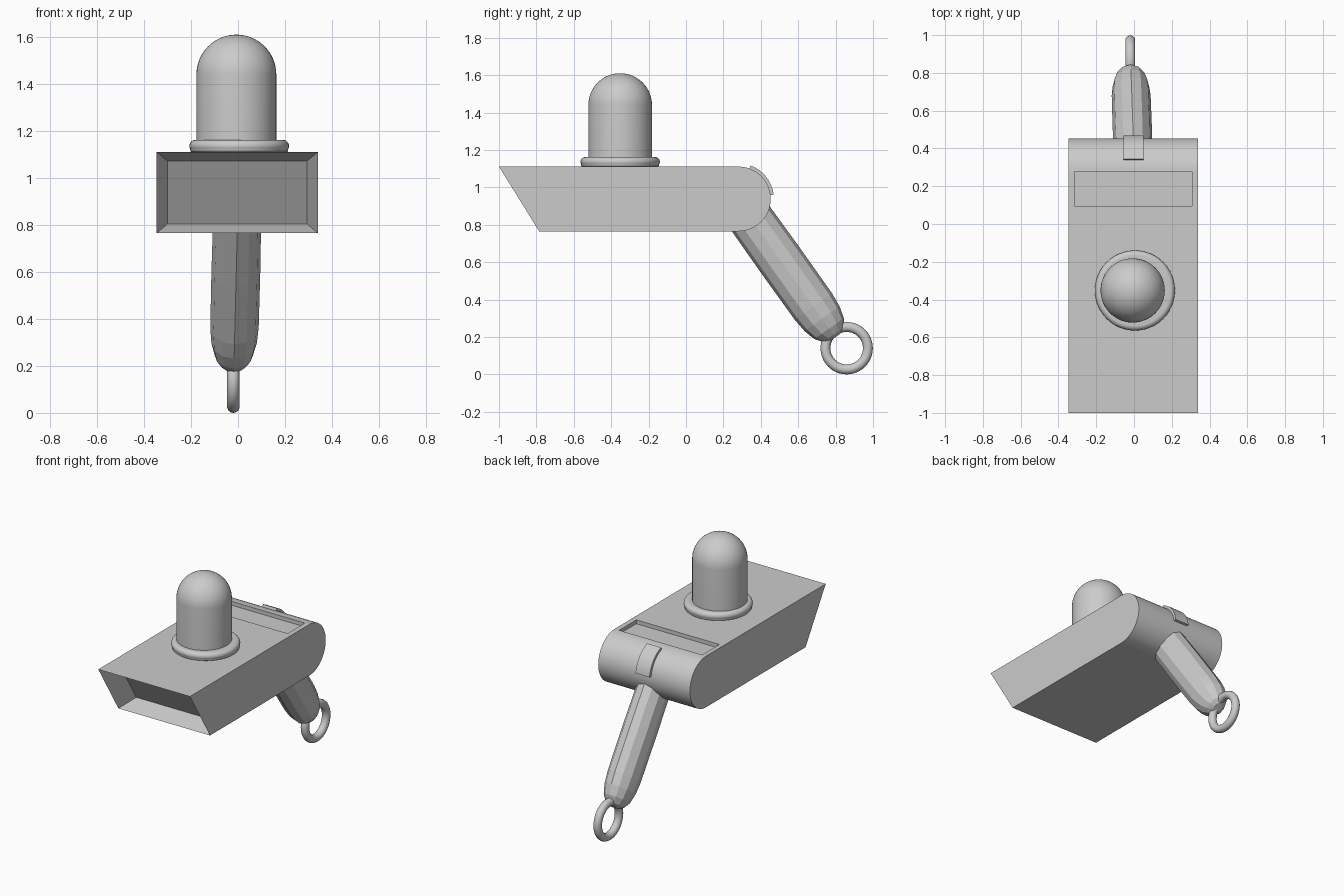
import bpy, bmesh, math
from mathutils import Vector, Matrix

if "Cube" in bpy.data.objects:
    bpy.data.objects.remove(bpy.data.objects["Cube"])

grey = bpy.data.materials.new("plain grey")
grey.diffuse_color = (0.6, 0.6, 0.6, 1)
grey.use_nodes = True
grey.node_tree.nodes["Principled BSDF"].inputs["Base Color"].default_value = grey.diffuse_color


def finish(name, bm, smooth=None):
    """Turn a bmesh into a named grey object; smooth = sharp-edge angle in degrees."""
    bmesh.ops.recalc_face_normals(bm, faces=bm.faces[:])
    me = bpy.data.meshes.new(name)
    bm.to_mesh(me)
    bm.free()
    me.materials.append(grey)
    ob = bpy.data.objects.new(name, me)
    bpy.context.collection.objects.link(ob)
    if smooth:
        shade(ob, smooth)
    return ob


def shade(ob, angle):
    bpy.ops.object.select_all(action='DESELECT')
    ob.select_set(True)
    bpy.context.view_layer.objects.active = ob
    bpy.ops.object.shade_smooth_by_angle(angle=math.radians(angle))


def prism(profile, x0, x1):
    """Extrude a (y, z) profile along x."""
    bm = bmesh.new()
    face = bm.faces.new([bm.verts.new((x0, y, z)) for y, z in profile])
    ext = bmesh.ops.extrude_face_region(bm, geom=[face])
    moved = [g for g in ext['geom'] if isinstance(g, bmesh.types.BMVert)]
    bmesh.ops.translate(bm, verts=moved, vec=(x1 - x0, 0, 0))
    bmesh.ops.recalc_face_normals(bm, faces=bm.faces[:])
    return bm


def loft(rings, caps=True):
    """Bridge consecutive rings of points with quads."""
    bm = bmesh.new()
    loops = [[bm.verts.new(p) for p in r] for r in rings]
    n = len(loops[0])
    for a, b in zip(loops, loops[1:]):
        for i in range(n):
            j = (i + 1) % n
            bm.faces.new((a[i], a[j], b[j], b[i]))
    if caps:
        bm.faces.new(loops[0])
        bm.faces.new(loops[-1])
    return bm


def lathe(profile, cx, cy, n=48):
    """Revolve (radius, z) points round a vertical axis."""
    return loft([[(cx + r * math.cos(math.tau * i / n), cy + r * math.sin(math.tau * i / n), z)
                  for i in range(n)] for r, z in profile])


def arc(cy, cz, r, a0, a1, n):
    return [(cy + r * math.cos(math.radians(a0 + (a1 - a0) * i / n)),
             cz + r * math.sin(math.radians(a0 + (a1 - a0) * i / n))) for i in range(n + 1)]


# Body: slanted mouth at the front, half-round back
CY, CZ, R = 0.28, 0.938, 0.173
bm = prism([(-1.0, 1.111), (-0.785, 0.765)] + arc(CY, CZ, R, -90, 90, 24), -0.346, 0.34)
mouth = min(bm.faces, key=lambda f: f.calc_center_median().y)
bmesh.ops.inset_individual(bm, faces=[mouth], thickness=0.065)
bmesh.ops.translate(bm, verts=mouth.verts[:], vec=(0, 0.15, 0))
body = finish("body", bm)

# Shallow slot cut in the top
slot = finish("slot_cutter", prism([(0.094, 1.085), (0.278, 1.085), (0.278, 1.2), (0.094, 1.2)],
                                   -0.316, 0.306))
slot.hide_render = True
mod = body.modifiers.new("slot", 'BOOLEAN')
mod.operation, mod.solver, mod.object = 'DIFFERENCE', 'EXACT', slot
bpy.context.view_layer.objects.active = body
bpy.ops.object.modifier_apply(modifier=mod.name)
bpy.data.objects.remove(slot)
shade(body, 20)
for p in body.data.polygons:
    if p.area > 0.05:
        p.use_smooth = False

# Curved tab on the rounded back
tab = arc(CY, CZ, 0.19, 70, 7, 12) + arc(CY, CZ, 0.16, 7, 70, 12)
finish("rear_tab", prism(tab, -0.055, 0.05), 25)

# Collar and dome on top
collar = [(0.195, 1.10), (0.208, 1.115)]
collar += [(0.186 + 0.026 * math.cos(a), 1.136 + 0.026 * math.sin(a))
           for a in [math.radians(10 * i) for i in range(-3, 10)]]
collar.append((0.16, 1.162))
finish("dome_collar", lathe(collar, 0.005, -0.352), 35)

dome = [(0.17, 1.10)] + [(0.17 * math.cos(a), 1.44 + 0.17 * math.sin(a))
                         for a in [math.radians(88 * i / 16) for i in range(17)]]
finish("dome", lathe(dome, -0.007, -0.352), 40)

# Handle: faceted, angled down and back; stations are (distance along axis, scale)
along, across = Vector((0, 0.581, -0.814)), Vector((0, 0.814, 0.581))
rings = []
for t, s in [(-0.50, 1.0), (-0.2, 1.02), (0.10, 1.01), (0.18, 0.95), (0.245, 0.80),
             (0.285, 0.56), (0.302, 0.28)]:
    centre = along * t + across * 0.765 + Vector((-0.013 - 0.02 * t, 0, 0))
    rings.append([centre + Vector((0.102 * s * math.cos(a), 0, 0)) + across * (0.121 * s * math.sin(a))
                  for a in [math.tau * i / 12 for i in range(12)]])
finish("handle", loft(rings))

# Ring hanging on the handle end
n, m = 40, 14
bm = bmesh.new()
grid = []
for i in range(n):
    u = math.tau * i / n
    grid.append([bm.verts.new((-0.02 + 0.0265 * math.sin(v),
                               0.859 + (0.1135 + 0.0265 * math.cos(v)) * math.cos(u),
                               0.14 + (0.1135 + 0.0265 * math.cos(v)) * math.sin(u)))
                 for v in [math.tau * j / m for j in range(m)]])
for i in range(n):
    for j in range(m):
        a, b = grid[i], grid[(i + 1) % n]
        bm.faces.new((a[j], b[j], b[(j + 1) % m], a[(j + 1) % m]))
finish("end_ring", bm, 60)
